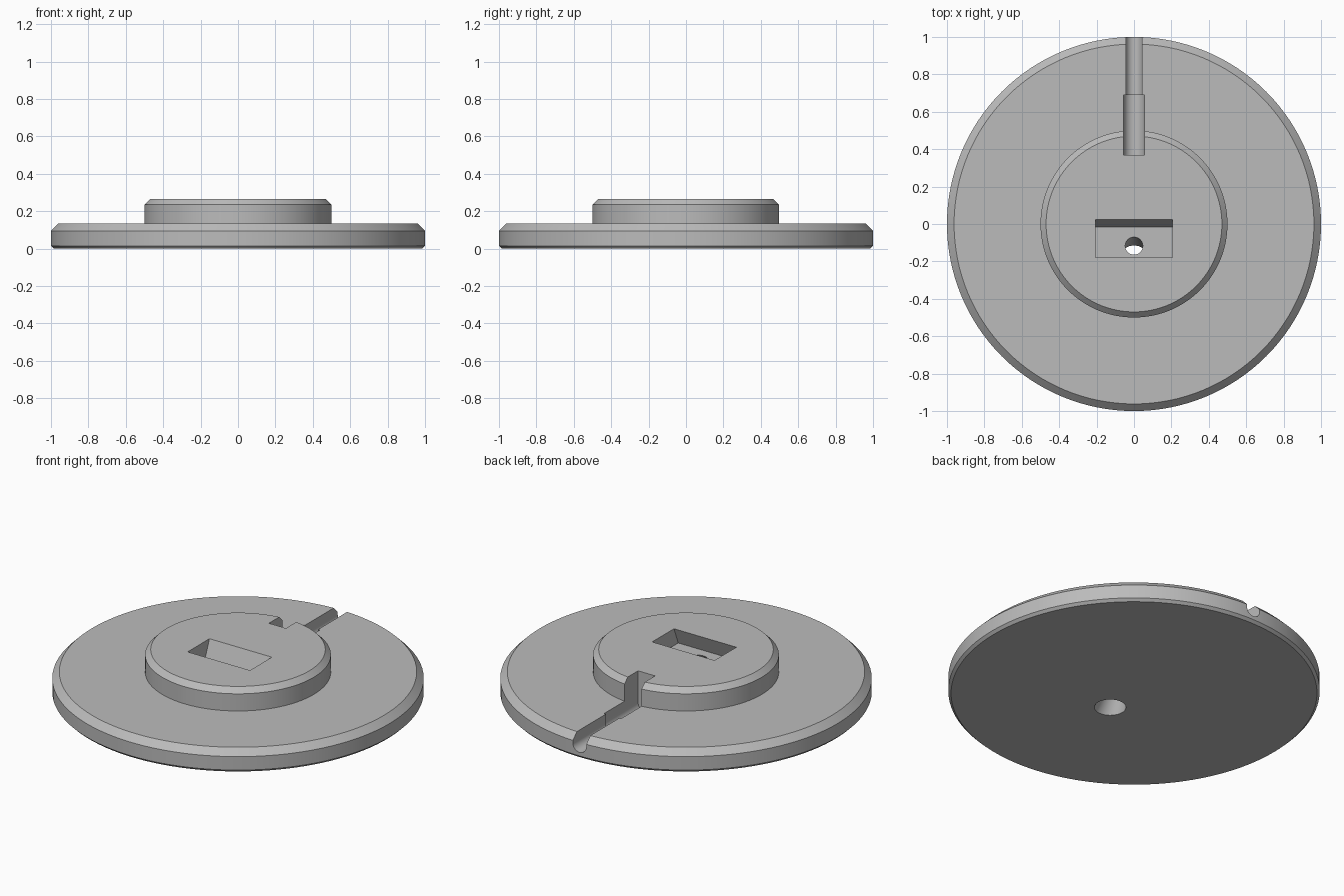
import bpy, bmesh, math
from mathutils import Vector

if "Cube" in bpy.data.objects:
    bpy.data.objects.remove(bpy.data.objects["Cube"])

grey = bpy.data.materials.new("plain grey")
grey.use_nodes = True
colour = (0.5, 0.5, 0.5, 1)
grey.diffuse_color = colour
grey.node_tree.nodes["Principled BSDF"].inputs["Base Color"].default_value = colour


def loft(name, rings):
    """Skin a closed solid through rings of equal point count."""
    bm = bmesh.new()
    loops = [[bm.verts.new(p) for p in ring] for ring in rings]
    n = len(loops[0])
    for a, b in zip(loops, loops[1:]):
        for i in range(n):
            j = (i + 1) % n
            bm.faces.new((a[i], a[j], b[j], b[i]))
    bm.faces.new(loops[0])
    bm.faces.new(loops[-1])
    bmesh.ops.recalc_face_normals(bm, faces=bm.faces[:])
    mesh = bpy.data.meshes.new(name)
    bm.to_mesh(mesh)
    bm.free()
    mesh.materials.append(grey)
    obj = bpy.data.objects.new(name, mesh)
    bpy.context.collection.objects.link(obj)
    return obj


def circle(r, z, y=0, n=128):
    return [Vector((r * math.cos(math.tau * i / n), y + r * math.sin(math.tau * i / n), z))
            for i in range(n)]


def rectangle(y0, y1, z, half=0.205):
    return [Vector(p) for p in ((-half, y0, z), (half, y0, z), (half, y1, z), (-half, y1, z))]


def channel(name, r, y0, y1, axis_z=0.08, top=0.4, n=24):
    """Round-bottomed slot running along y."""
    arc = [(-r * math.cos(math.pi * i / n), axis_z - r * math.sin(math.pi * i / n))
           for i in range(n + 1)]
    outline = [(-r, top)] + arc + [(r, top)]
    return loft(name, [[Vector((x, y, z)) for x, z in outline] for y in (y0, y1)])


# Chamfered disc with a raised hub
profile = [(0.985, 0), (1, 0.015), (1, 0.095), (0.962, 0.133),
           (0.5, 0.133), (0.5, 0.235), (0.47, 0.265)]
base = loft("round_base", [circle(r, z) for r, z in profile])

# Leaning pocket in the hub, with its lean carried past the top face
floor, rim, over, lean = 0.165, 0.265, 0.3, 0.4


def pocket_ring(z):
    shift = (z - rim) * lean
    return rectangle(-0.18 + shift, 0.025 + shift, z)


cutters = [
    loft("pocket_cutter", [pocket_ring(floor), pocket_ring(over)]),
    # Slanted hole that widens toward the underside
    loft("hole_cutter", [circle(0.092, -0.03, -0.215, 64), circle(0.085, 0, -0.2, 64),
                         circle(0.047, floor, -0.117, 64), circle(0.047, 0.18, -0.117, 64)]),
    # Rear cable groove and its wider inner end
    channel("groove_cutter", 0.044, 0.6, 1.1),
    channel("socket_cutter", 0.056, 0.37, 0.69),
]

bpy.context.view_layer.objects.active = base
base.select_set(True)
for cutter in cutters:
    mod = base.modifiers.new("cut", 'BOOLEAN')
    mod.operation = 'DIFFERENCE'
    mod.solver = 'EXACT'
    mod.object = cutter
    bpy.ops.object.modifier_apply(modifier=mod.name)
    bpy.data.objects.remove(cutter)

bpy.ops.object.shade_smooth_by_angle(angle=math.radians(25))
